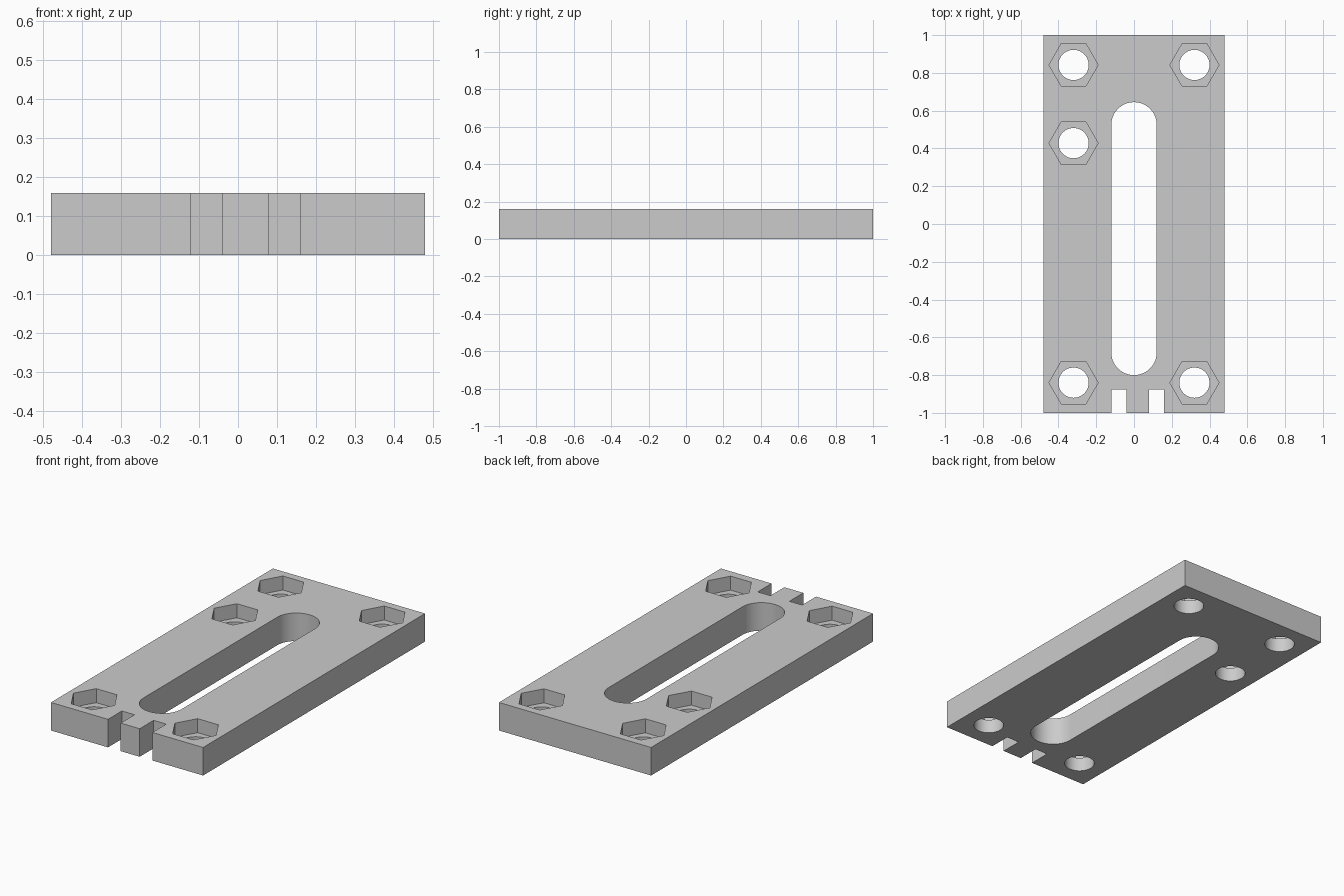
import bpy
import bmesh
from math import radians, pi, sin, cos

cube = bpy.data.objects.get("Cube")
if cube:
    bpy.data.objects.remove(cube, do_unlink=True)

THICK = 0.16
POCKET_FLOOR = 0.08
OVER = 0.05

grey = bpy.data.materials.new("plain grey")
grey.use_nodes = True
colour = (0.6, 0.6, 0.6, 1)
grey.diffuse_color = colour
grey.node_tree.nodes["Principled BSDF"].inputs["Base Color"].default_value = colour


def prism(name, outline, z0, z1):
    """Extrude a flat outline from z0 to z1."""
    bm = bmesh.new()
    base = bm.faces.new([bm.verts.new((x, y, z0)) for x, y in outline])
    top = bmesh.ops.extrude_face_region(bm, geom=[base])["geom"]
    moved = [v for v in top if isinstance(v, bmesh.types.BMVert)]
    bmesh.ops.translate(bm, verts=moved, vec=(0, 0, z1 - z0))
    bmesh.ops.recalc_face_normals(bm, faces=bm.faces)
    mesh = bpy.data.meshes.new(name)
    bm.to_mesh(mesh)
    bm.free()
    mesh.materials.append(grey)
    obj = bpy.data.objects.new(name, mesh)
    bpy.context.collection.objects.link(obj)
    return obj


def rectangle(x0, x1, y0, y1):
    return [(x0, y0), (x1, y0), (x1, y1), (x0, y1)]


def arc(cx, cy, radius, start, sweep, count):
    return [(cx + radius * cos(start + sweep * i / count),
             cy + radius * sin(start + sweep * i / count)) for i in range(count + 1)]


def ring(cx, cy, radius, sides):
    return arc(cx, cy, radius, 0, 2 * pi, sides)[:-1]


# Base plate
plate = prism("mounting_plate", rectangle(-0.48, 0.48, -1, 1), 0, THICK)

# Long rounded slot
slot = arc(0, 0.525, 0.12, 0, pi, 32) + arc(0, -0.68, 0.12, pi, pi, 32)
cutters = [prism("slot_cutter", slot, -OVER, THICK + OVER)]

# Two square notches in the front edge
for x in (-0.12, 0.08):
    cutters.append(prism("notch_cutter", rectangle(x, x + 0.08, -1.1, -0.875),
                         -OVER, THICK + OVER))

# Bolt holes with hexagonal nut pockets
for x, y in ((-0.32, 0.842), (0.32, 0.842), (-0.32, 0.428),
             (-0.32, -0.84), (0.32, -0.84)):
    cutters.append(prism("nut_pocket_cutter", ring(x, y, 0.13, 6),
                         POCKET_FLOOR, THICK + OVER))
    cutters.append(prism("bolt_hole_cutter", ring(x, y, 0.08, 48),
                         -OVER, THICK + OVER))

# Cut each opening, then discard its cutter
bpy.ops.object.select_all(action="DESELECT")
bpy.context.view_layer.objects.active = plate
plate.select_set(True)
for cutter in cutters:
    mod = plate.modifiers.new("cut", "BOOLEAN")
    mod.operation = "DIFFERENCE"
    mod.solver = "EXACT"
    mod.object = cutter
    bpy.ops.object.modifier_apply(modifier=mod.name)
    bpy.data.objects.remove(cutter, do_unlink=True)

bpy.ops.object.shade_smooth_by_angle(angle=radians(30))
